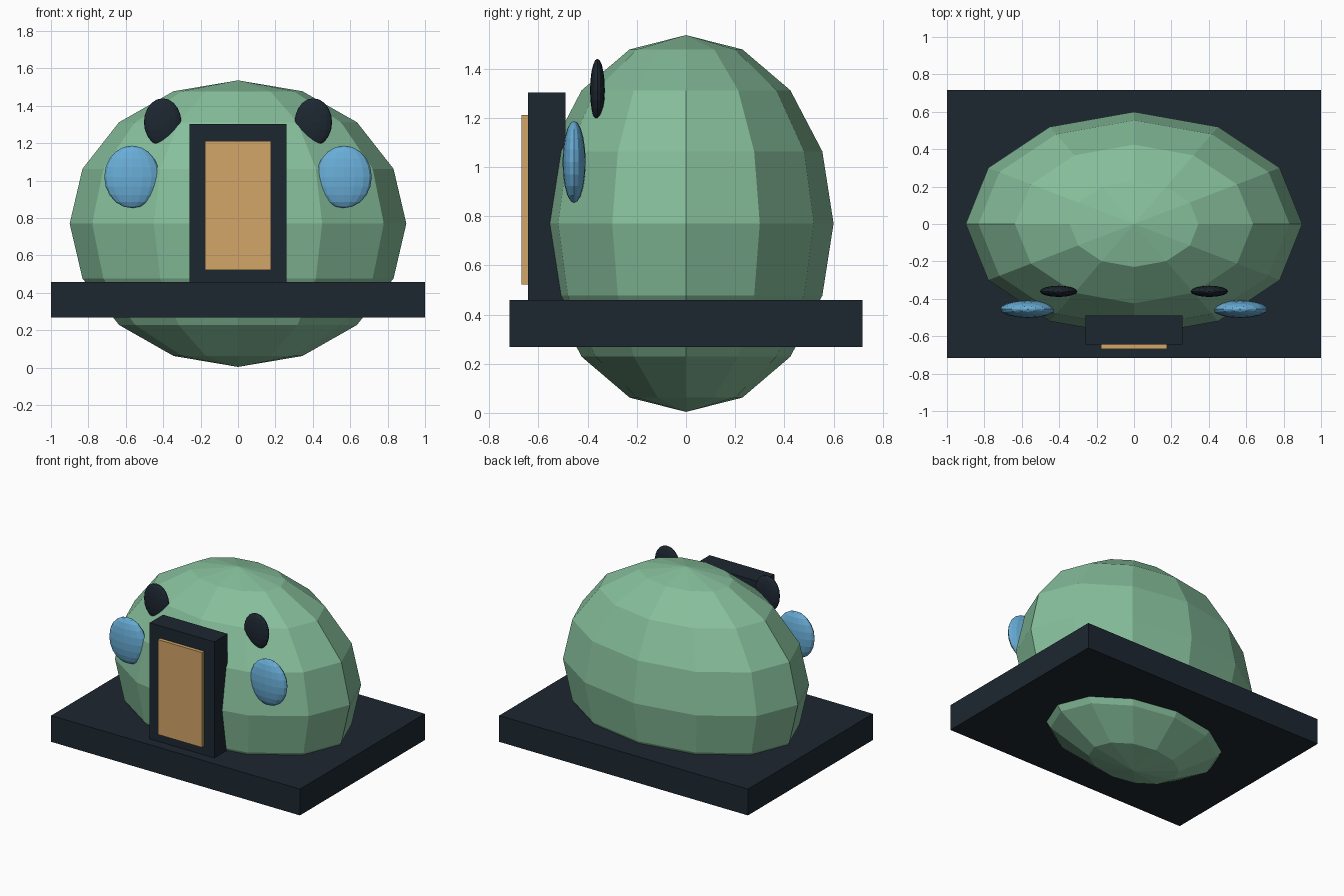
import bpy

if "Cube" in bpy.data.objects:
    bpy.data.objects.remove(bpy.data.objects["Cube"])


def material(name, rgb):
    m = bpy.data.materials.new(name)
    m.diffuse_color = (*rgb, 1)
    m.use_nodes = True
    m.node_tree.nodes["Principled BSDF"].inputs["Base Color"].default_value = m.diffuse_color
    return m


GREEN = material("green", (0.24, 0.52, 0.33))
DARK = material("dark", (0.012, 0.02, 0.03))
BLUE = material("blue", (0.14, 0.42, 0.68))
TAN = material("tan", (0.65, 0.38, 0.14))


def finish(name, mat):
    ob = bpy.context.object
    ob.name = name
    ob.data.materials.append(mat)
    bpy.ops.object.transform_apply(location=False, rotation=False, scale=True)


def ellipsoid(name, centre, radii, segments, rings, mat):
    bpy.ops.mesh.primitive_uv_sphere_add(segments=segments, ring_count=rings,
                                         radius=1, location=centre)
    bpy.context.object.scale = radii
    finish(name, mat)


def box(name, lo, hi, mat):
    centre = [(a + b) / 2 for a, b in zip(lo, hi)]
    bpy.ops.mesh.primitive_cube_add(size=1, location=centre)
    bpy.context.object.scale = [b - a for a, b in zip(lo, hi)]
    finish(name, mat)


# Faceted dome body passing through the slab
ellipsoid("dome", (0, 0, 0.77), (0.9, 0.6, 0.766), 12, 8, GREEN)
box("base_slab", (-1, -0.717, 0.267), (1, 0.717, 0.458), DARK)

# Doorway
box("door_frame", (-0.26, -0.643, 0.43), (0.26, -0.49, 1.302), DARK)
box("door_panel", (-0.177, -0.668, 0.522), (0.177, -0.63, 1.212), TAN)

# Mirrored pairs of flattened discs on the front
for side, s in (("left", -1), ("right", 1)):
    ellipsoid(side + "_window", (s * 0.567, -0.455, 1.02),
              (0.148, 0.047, 0.167), 16, 10, BLUE)
    ellipsoid(side + "_vent", (s * 0.403, -0.36, 1.312),
              (0.1, 0.03, 0.128), 16, 10, DARK)
